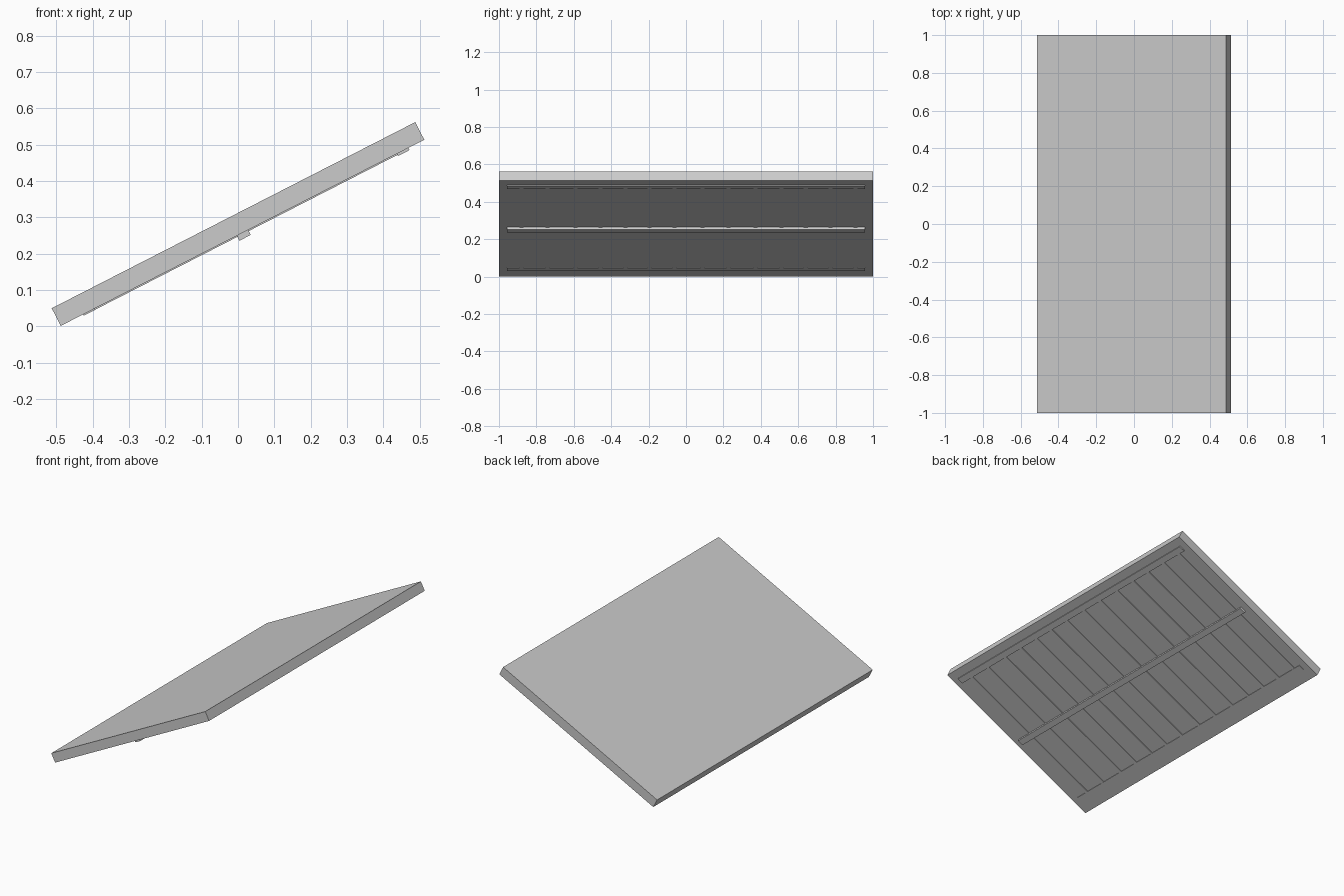
import bpy, math
from mathutils import Matrix, Vector

if "Cube" in bpy.data.objects:
    bpy.data.objects.remove(bpy.data.objects["Cube"])

# Tilted frame of the panel: local x runs up the slope, local z is its normal
LENGTH, THICK = 1.1235, 0.0545
TILT = Matrix.Translation((0, 0, 0.2815)) @ Matrix.Rotation(-math.atan2(0.512, 1.0), 4, 'Y')


def box(name, lo, hi):
    lo, hi = Vector(lo), Vector(hi)
    bpy.ops.mesh.primitive_cube_add(size=1)
    ob = bpy.context.object
    ob.name = name
    ob.data.transform(TILT @ Matrix.Translation((lo + hi) / 2) @ Matrix.Diagonal((*(hi - lo), 1)))
    return ob


# Main sloping slab
box("roof_slab", (-LENGTH / 2, -1, -THICK / 2), (LENGTH / 2, 1, THICK / 2))

# Lengthwise beams under the slab: start, end along the slope, drop below it
under = -THICK / 2
for name, s0, s1, drop in (("lower_beam", -0.493, -0.457, 0.0040),
                           ("middle_beam", -0.0177, 0.0177, 0.0155),
                           ("upper_beam", 0.477, 0.513, 0.0068)):
    box(name, (s0, -0.957, under - drop), (s1, 0.957, under + 0.01))

# Shallow rafters running up the slope between the beams
for i, y in enumerate((-0.88, -0.74, -0.59, -0.457, -0.323, -0.195, -0.061,
                       0.088, 0.227, 0.372, 0.51, 0.64, 0.773, 0.906)):
    box(f"rafter_{i + 1}", (-0.475, y - 0.011, under - 0.0035), (0.495, y + 0.011, under + 0.01))
